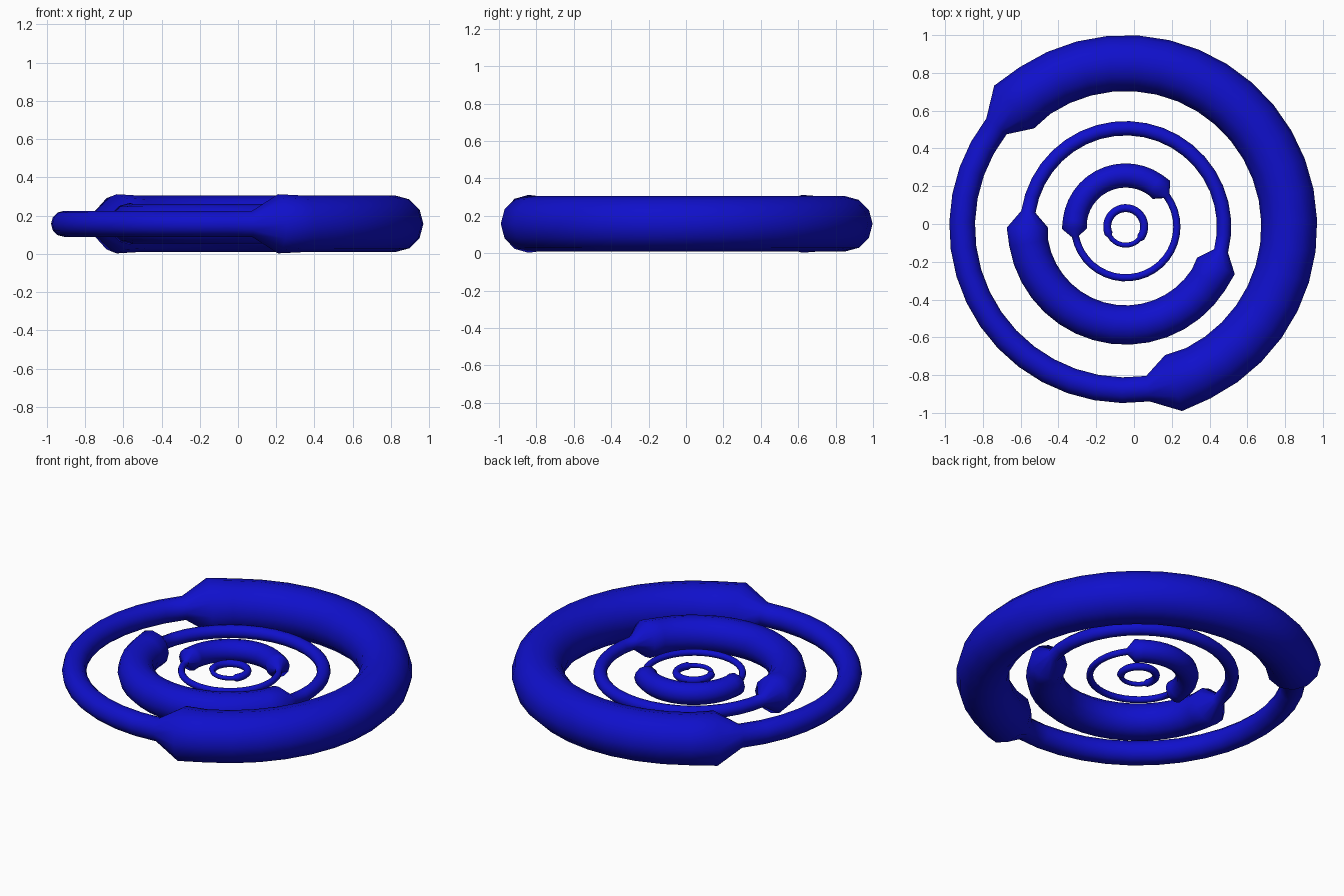
import bpy, bmesh, math

if "Cube" in bpy.data.objects:
    bpy.data.objects.remove(bpy.data.objects["Cube"])

SIDES = 12
CX, CY, CZ = -0.044, -0.014, 0.157

blue = bpy.data.materials.new("deep blue")
blue.diffuse_color = (0.005, 0.005, 0.6, 1)
blue.use_nodes = True
blue.node_tree.nodes["Principled BSDF"].inputs["Base Color"].default_value = blue.diffuse_color


def ring(name, R, thick, thin, a0, a1, step=9.2):
    """Closed tube ring: thick from a0 to a1 degrees, thin for the rest."""
    stations = []
    # thick arc, slightly flared at both ends
    n = round((a1 - a0) / step)
    for i in range(n + 1):
        r = thick * 1.045 if i in (0, n) else thick
        stations.append((a0 + (a1 - a0) * i / n, r))
    # thin arc, one step beyond each thick end
    b0, b1 = a1 + step, a0 + 360 - step
    m = round((b1 - b0) / step)
    for i in range(m + 1):
        stations.append((b0 + (b1 - b0) * i / m, thin))

    bm = bmesh.new()
    loops = []
    for ang, r in stations:
        a = math.radians(ang)
        loop = []
        for k in range(SIDES):
            t = 2 * math.pi * k / SIDES
            d = R + r * math.cos(t)
            loop.append(bm.verts.new((CX + d * math.cos(a), CY + d * math.sin(a),
                                      CZ + r * math.sin(t))))
        loops.append(loop)
    for i, la in enumerate(loops):
        lb = loops[(i + 1) % len(loops)]
        for k in range(SIDES):
            j = (k + 1) % SIDES
            bm.faces.new((la[k], lb[k], lb[j], la[j]))
    bmesh.ops.recalc_face_normals(bm, faces=bm.faces)
    me = bpy.data.meshes.new(name)
    bm.to_mesh(me)
    bm.free()
    me.materials.append(blue)
    ob = bpy.data.objects.new(name, me)
    bpy.context.collection.objects.link(ob)
    bpy.ops.object.select_all(action='DESELECT')
    ob.select_set(True)
    bpy.context.view_layer.objects.active = ob
    bpy.ops.object.shade_smooth_by_angle(angle=math.radians(60))


# four concentric rings, outside to inside
ring("outer_ring", 0.866, 0.148, 0.068, -73, 133)
ring("second_ring", 0.521, 0.104, 0.038, 180.5, 336.5)
ring("third_ring", 0.271, 0.064, 0.019, 46, 182)
ring("inner_ring", 0.098, 0.021, 0.013, -35, 202)
